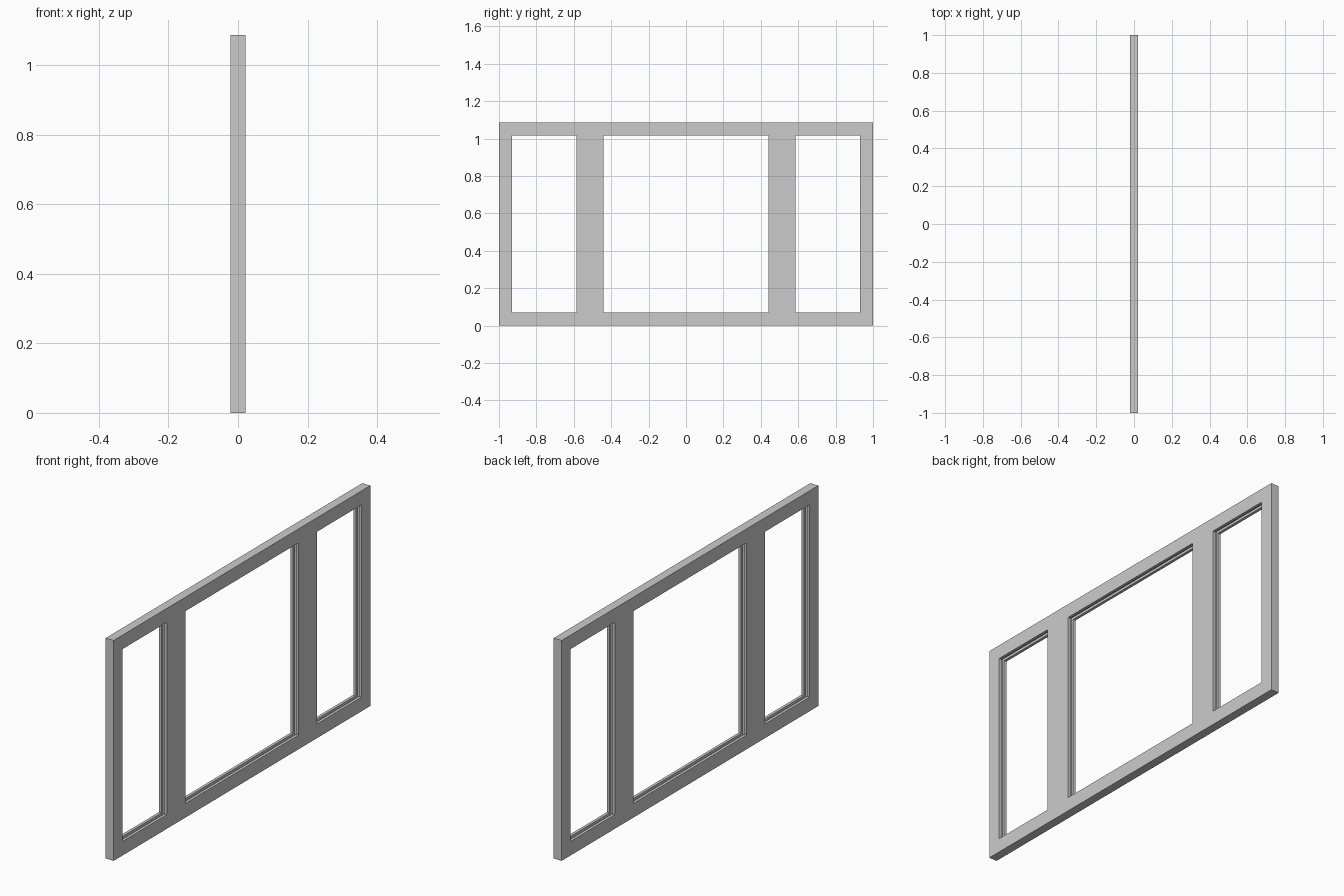
import bpy, bmesh
from mathutils import Matrix, Vector

if "Cube" in bpy.data.objects:
    bpy.data.objects.remove(bpy.data.objects["Cube"])

HALF_T, HEIGHT = 0.022, 1.087
Z0, Z1 = 0.07, 1.018
GROOVE_HALF, GROOVE_DEPTH = 0.008, 0.012
OPENINGS = [(-0.93, -0.586), (-0.441, 0.441), (0.586, 0.93)]


def box(name, lo, hi):
    lo, hi = Vector(lo), Vector(hi)
    bm = bmesh.new()
    bmesh.ops.create_cube(bm, size=1.0, matrix=Matrix.Translation((lo + hi) / 2) @ Matrix.Diagonal((*(hi - lo), 1)))
    me = bpy.data.meshes.new(name)
    bm.to_mesh(me)
    bm.free()
    ob = bpy.data.objects.new(name, me)
    bpy.context.collection.objects.link(ob)
    return ob


def cut(target, cutter):
    mod = target.modifiers.new("cut", 'BOOLEAN')
    mod.operation = 'DIFFERENCE'
    mod.solver = 'EXACT'
    mod.object = cutter
    bpy.context.view_layer.objects.active = target
    bpy.ops.object.modifier_apply(modifier=mod.name)
    bpy.data.objects.remove(cutter)


# Solid slab of the window frame
frame = box("window_frame", (-HALF_T, -1, 0), (HALF_T, 1, HEIGHT))

for y0, y1 in OPENINGS:
    # Through opening
    cut(frame, box("opening_cutter", (-0.1, y0, Z0), (0.1, y1, Z1)))
    # Glazing groove running around the inside of the opening
    d = GROOVE_DEPTH
    cut(frame, box("groove_cutter", (-GROOVE_HALF, y0 - d, Z0 - d), (GROOVE_HALF, y1 + d, Z1 + d)))
